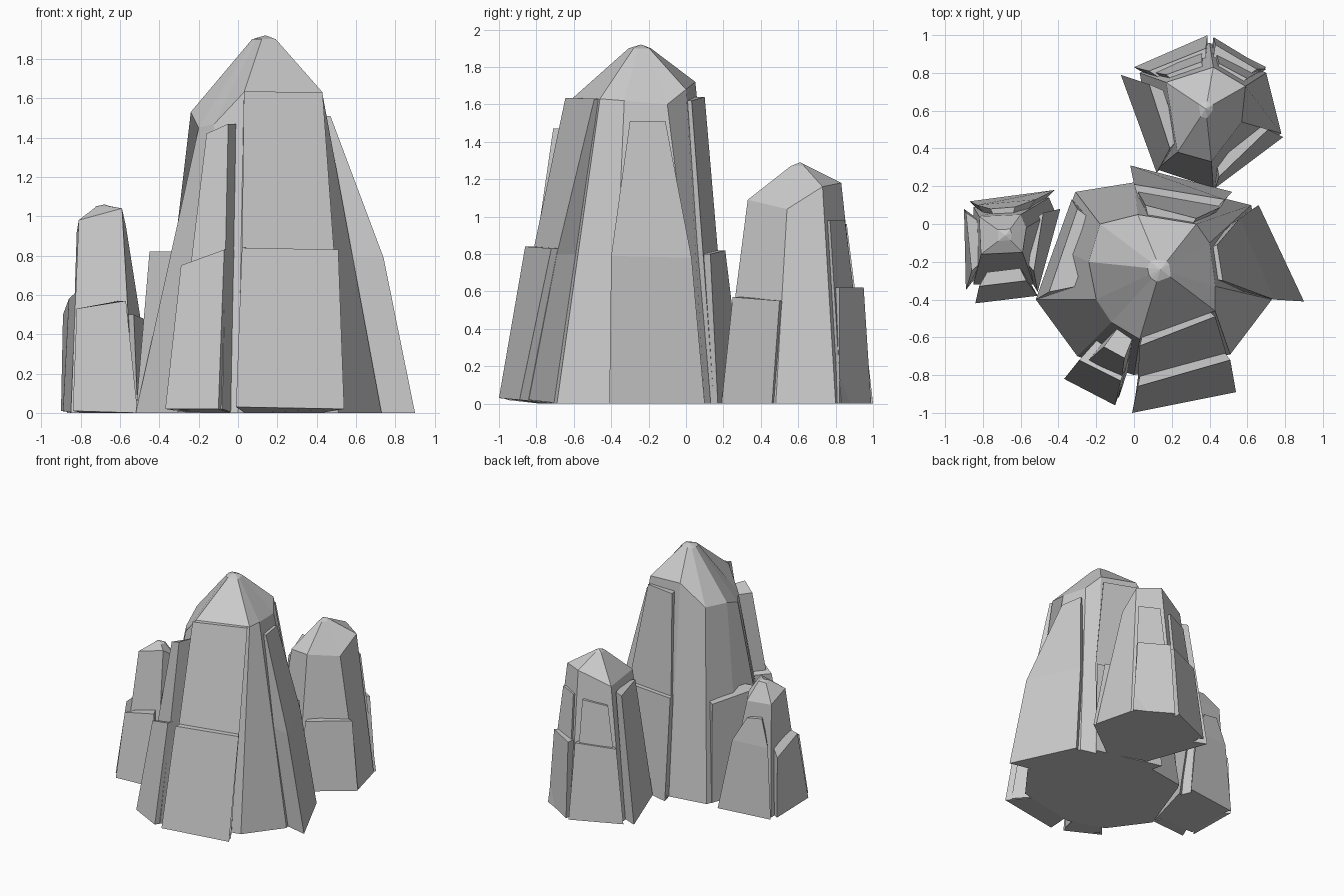
import bpy, bmesh
from mathutils import Vector


def build(name, rings, tip=None):
    """Loft equal-length rings of points; close with flat caps or a tip point."""
    bm = bmesh.new()
    vs = [[bm.verts.new(p) for p in r] for r in rings]
    n = len(vs[0])
    for a, b in zip(vs, vs[1:]):
        for i in range(n):
            j = (i + 1) % n
            bm.faces.new((a[i], a[j], b[j], b[i]))
    bm.faces.new(vs[0][::-1])
    if tip is None:
        bm.faces.new(vs[-1])
    else:
        t = bm.verts.new(tip)
        for i in range(n):
            bm.faces.new((vs[-1][i], vs[-1][(i + 1) % n], t))
    bmesh.ops.recalc_face_normals(bm, faces=bm.faces)
    me = bpy.data.meshes.new(name)
    bm.to_mesh(me)
    bm.free()
    bpy.context.collection.objects.link(bpy.data.objects.new(name, me))


def spire(name, base, shoulder, peak, k=0.82, drop=0.02):
    """Tapered faceted column with a blunt pointed cap."""
    c = Vector(peak)
    top = []
    for p in shoulder:
        q = Vector(p).lerp(c, k)
        q.z = c.z - drop
        top.append(q)
    build(name, [[(x, y, 0) for x, y in base], shoulder, top], peak)


def slab(name, axis, edges, depth=0.3, rise=0.0):
    """Leaning slab: list of outer edges (a, b), bottom to top, sunk toward the axis."""
    rings = []
    for i, (a, b) in enumerate(edges):
        a, b = Vector(a), Vector(b)
        up = rise if i == len(edges) - 1 else 0
        ia = a.lerp(Vector((axis[0], axis[1], a.z)), depth)
        ib = b.lerp(Vector((axis[0], axis[1], b.z)), depth)
        if i == 0:
            ia.z = ib.z = 0
        ia.z += up
        ib.z += up
        rings.append([a, b, ib, ia])
    build(name, rings)


# Main spire
spire("main_spire",
      [(-0.52, -0.40), (-0.30, -0.70), (0.0, -0.80), (0.51, -0.69), (0.73, -0.40),
       (0.62, 0.10), (0.50, 0.13), (0.0, 0.22), (-0.31, 0.17), (-0.42, -0.12)],
      [(-0.20, -0.40, 1.45), (-0.12, -0.52, 1.47), (0.03, -0.61, 1.63), (0.43, -0.46, 1.63),
       (0.43, -0.33, 1.62), (0.40, -0.10, 1.60), (0.33, 0.0, 1.68), (0.02, 0.05, 1.72),
       (-0.18, 0.0, 1.55), (-0.24, -0.20, 1.53)],
      (0.14, -0.24, 1.92))
M = (0.14, -0.24)
slab("main_front_upper_slab", M,
     [((0.0, -0.96, 0.03), (0.52, -0.84, 0.02)), ((0.02, -0.82, 0.80), (0.49, -0.69, 0.80)),
      ((0.03, -0.645, 1.635), (0.43, -0.49, 1.63))])
slab("main_front_lower_slab", M,
     [((-0.01, -1.0, 0.03), (0.54, -0.89, 0.02)), ((0.02, -0.86, 0.84), (0.51, -0.72, 0.83))])
slab("main_front_left_upper_slab", M,
     [((-0.33, -0.80, 0.01), (-0.08, -0.92, 0.02)), ((-0.16, -0.65, 1.42), (-0.05, -0.71, 1.47))], 0.25)
slab("main_front_left_lower_slab", M,
     [((-0.37, -0.82, 0.02), (-0.10, -0.96, 0.02)), ((-0.29, -0.72, 0.75), (-0.07, -0.83, 0.83))], 0.25)
slab("main_right_slab", M,
     [((0.90, -0.41, 0), (0.66, 0.10, 0)), ((0.74, -0.40, 0.79), (0.56, 0.03, 0.78)),
      ((0.47, -0.30, 1.51), (0.44, -0.11, 1.51))], 0.35)
slab("main_back_upper_slab", M,
     [((-0.01, 0.27, 0), (0.50, 0.15, 0)), ((0.02, 0.17, 0.82), (0.46, 0.09, 0.82)),
      ((0.06, 0.10, 1.64), (0.33, 0.03, 1.62))], 0.3)
slab("main_back_lower_slab", M,
     [((-0.02, 0.31, 0), (0.52, 0.17, 0)), ((0.0, 0.21, 0.82), (0.48, 0.13, 0.80))], 0.3)
slab("main_left_slab", M,
     [((-0.33, 0.13, 0), (-0.52, -0.40, 0)), ((-0.30, 0.08, 0.80), (-0.45, -0.36, 0.82))], 0.3)

# Back right spire
spire("back_spire",
      [(0.12, 0.29), (0.42, 0.19), (0.78, 0.48), (0.70, 0.80), (0.40, 0.96), (0.03, 0.80)],
      [(0.23, 0.38, 1.07), (0.41, 0.33, 1.09), (0.57, 0.54, 1.04), (0.59, 0.73, 1.16),
       (0.42, 0.83, 1.18), (0.17, 0.75, 1.08)],
      (0.38, 0.61, 1.29))
B = (0.38, 0.61)
slab("back_spire_front_right_slab", B,
     [((0.43, 0.19, 0), (0.79, 0.46, 0)), ((0.45, 0.25, 0.57), (0.71, 0.50, 0.55))])
slab("back_spire_right_upper_slab", B,
     [((0.70, 0.83, 0), (0.42, 0.97, 0)), ((0.60, 0.77, 0.98), (0.45, 0.85, 0.98))], 0.25)
slab("back_spire_right_lower_slab", B,
     [((0.70, 0.82, 0), (0.42, 0.99, 0)), ((0.65, 0.82, 0.62), (0.43, 0.95, 0.62))], 0.25)
slab("back_spire_rear_upper_slab", B,
     [((0.36, 0.98, 0), (0.02, 0.82, 0)), ((0.36, 0.86, 0.96), (0.17, 0.79, 0.93))], 0.25)
slab("back_spire_rear_lower_slab", B,
     [((0.39, 1.0, 0), (0.0, 0.83, 0)), ((0.38, 0.93, 0.62), (0.08, 0.81, 0.60))], 0.25)
slab("back_spire_left_slab", B,
     [((-0.07, 0.79, 0), (0.12, 0.27, 0)), ((0.08, 0.74, 1.02), (0.19, 0.40, 1.0))], 0.25)

# Small left spire
spire("left_spire",
      [(-0.85, -0.32), (-0.53, -0.32), (-0.42, 0.07), (-0.45, 0.14), (-0.85, 0.09)],
      [(-0.81, -0.16, 0.98), (-0.59, -0.15, 1.04), (-0.57, -0.02, 0.95), (-0.60, 0.05, 0.90),
       (-0.82, 0.04, 0.92)],
      (-0.68, -0.06, 1.06), 0.7, 0.01)
L = (-0.68, -0.08)
slab("left_spire_front_slab", L,
     [((-0.84, -0.42, 0.01), (-0.51, -0.38, 0)), ((-0.82, -0.33, 0.53), (-0.57, -0.30, 0.57))])
slab("left_spire_left_slab", L,
     [((-0.90, 0.08, 0.01), (-0.89, -0.35, 0.01)), ((-0.89, 0.06, 0.50), (-0.86, -0.25, 0.58))], 0.3, 0.05)
slab("left_spire_rear_slab", L,
     [((-0.42, 0.18, 0), (-0.87, 0.12, 0)), ((-0.52, 0.13, 0.58), (-0.83, 0.10, 0.58)),
      ((-0.63, 0.09, 0.78), (-0.76, 0.08, 0.80))], 0.35)
slab("left_spire_right_slab", L,
     [((-0.51, -0.36, 0), (-0.39, 0.08, 0)), ((-0.53, -0.25, 0.50), (-0.48, 0.06, 0.48))], 0.3)
